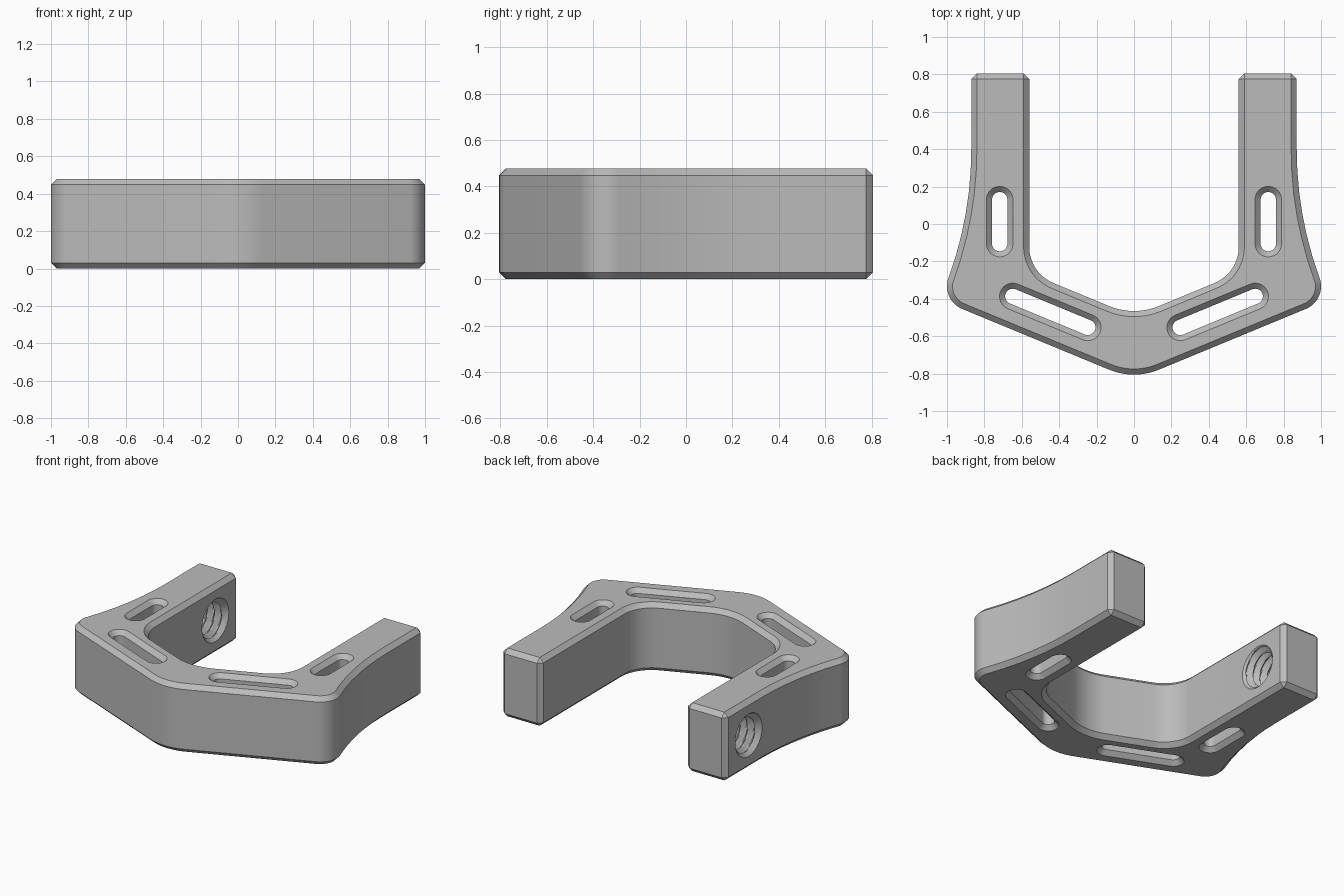
import bpy, bmesh, math
from mathutils import Vector

if "Cube" in bpy.data.objects:
    bpy.data.objects.remove(bpy.data.objects["Cube"], do_unlink=True)

HEIGHT = 0.478
CHAMFER = 0.03

grey = bpy.data.materials.new("plain grey")
grey.use_nodes = True
grey.diffuse_color = (0.5, 0.5, 0.5, 1)
grey.node_tree.nodes["Principled BSDF"].inputs["Base Color"].default_value = (0.5, 0.5, 0.5, 1)


def to_object(bm, name):
    bmesh.ops.recalc_face_normals(bm, faces=bm.faces)
    mesh = bpy.data.meshes.new(name)
    bm.to_mesh(mesh)
    bm.free()
    mesh.materials.append(grey)
    obj = bpy.data.objects.new(name, mesh)
    bpy.context.collection.objects.link(obj)
    return obj


def loft(rings, name):
    """Closed solid through a stack of equal-length point rings."""
    bm = bmesh.new()
    loops = [[bm.verts.new(p) for p in ring] for ring in rings]
    n = len(loops[0])
    for a, b in zip(loops, loops[1:]):
        for j in range(n):
            k = (j + 1) % n
            bm.faces.new((a[j], a[k], b[k], b[j]))
    bm.faces.new(loops[0][::-1])
    bm.faces.new(loops[-1])
    return to_object(bm, name)


def fillet(before, corner, after, radius):
    """Arc points that round one corner of an outline."""
    p = Vector(corner)
    if radius == 0:
        return [p]
    u = (Vector(before) - p).normalized()
    v = (Vector(after) - p).normalized()
    half = u.angle(v) / 2
    centre = p + (u + v).normalized() * radius / math.sin(half)
    start = p + u * radius / math.tan(half) - centre
    end = p + v * radius / math.tan(half) - centre
    sweep = start.angle(end)
    steps = max(6, round(sweep / math.radians(4)))
    return [centre + (start * math.sin(sweep * (1 - i / steps))
                      + end * math.sin(sweep * i / steps)) / math.sin(sweep)
            for i in range(steps + 1)]


# Outline of the bracket: corner x, y and rounding radius for one half
half_outline = [
    (1.035, -0.406, 0.13), (0.87, 0.046, 2.0), (0.87, 0.805, 0),
    (0.56, 0.805, 0), (0.56, -0.262, 0.21),
]
corners = ([(0, -0.834, 0.35)] + half_outline + [(0, -0.494, 0.35)]
           + [(-x, y, r) for x, y, r in reversed(half_outline)])
outline = []
for i, (x, y, r) in enumerate(corners):
    outline += fillet(corners[i - 1][:2], (x, y), corners[(i + 1) % len(corners)][:2], r)

# Bracket body with chamfered rims and arm ends
body = loft([[(p.x, p.y, z) for p in outline] for z in (0, HEIGHT)], "bracket_body")
bm = bmesh.new()
bm.from_mesh(body.data)
sharp = [e for e in bm.edges if e.calc_face_angle() > math.radians(40)]
bmesh.ops.bevel(bm, geom=sharp, offset=CHAMFER, segments=1, affect='EDGES', clamp_overlap=False)
bm.to_mesh(body.data)
bm.free()


def slot_cutter(a, b):
    """Upright slot between two end centres, flared at top and bottom."""
    a, b = Vector(a), Vector(b)
    angle = math.atan2(b.y - a.y, b.x - a.x)

    def ring(z, r):
        pts = []
        for centre, turn in ((b, -math.pi / 2), (a, math.pi / 2)):
            for i in range(17):
                t = angle + turn + math.pi * i / 16
                pts.append((centre.x + r * math.cos(t), centre.y + r * math.sin(t), z))
        return pts

    narrow, wide = 0.041, 0.091
    return loft([ring(-0.02, wide), ring(CHAMFER, narrow),
                 ring(HEIGHT - CHAMFER, narrow), ring(HEIGHT + 0.02, wide)], "slot_cutter")


cutters = []
for s in (-1, 1):
    cutters.append(slot_cutter((s * 0.718, -0.105), (s * 0.718, 0.13)))
    cutters.append(slot_cutter((s * 0.247, -0.553), (s * 0.648, -0.387)))


# Threaded cross hole through one arm, with countersunk mouths
def thread_ring(x, sides=64, pitch=0.056):
    depth = min(x + 0.87, -0.56 - x)
    mouth = 0.148 - depth
    pts = []
    for j in range(sides):
        phase = (x / pitch + j / sides) % 1
        groove = 0.108 + 0.034 * min(1, max(0, 2.4 * abs(phase - 0.5) - 0.1))
        r = max(groove, mouth)
        t = 2 * math.pi * j / sides
        pts.append((x, 0.55 + r * math.cos(t), HEIGHT / 2 + r * math.sin(t)))
    return pts


cutters.append(loft([thread_ring(-0.885 + 0.34 * i / 60) for i in range(61)], "thread_cutter"))

# Cut the slots and the hole
bpy.context.view_layer.objects.active = body
for cutter in cutters:
    mod = body.modifiers.new("cut", 'BOOLEAN')
    mod.operation = 'DIFFERENCE'
    mod.solver = 'EXACT'
    mod.object = cutter
    bpy.ops.object.modifier_apply(modifier=mod.name)
    bpy.data.objects.remove(cutter, do_unlink=True)

bpy.ops.object.select_all(action='DESELECT')
body.select_set(True)
bpy.ops.object.shade_smooth_by_angle(angle=math.radians(30))
